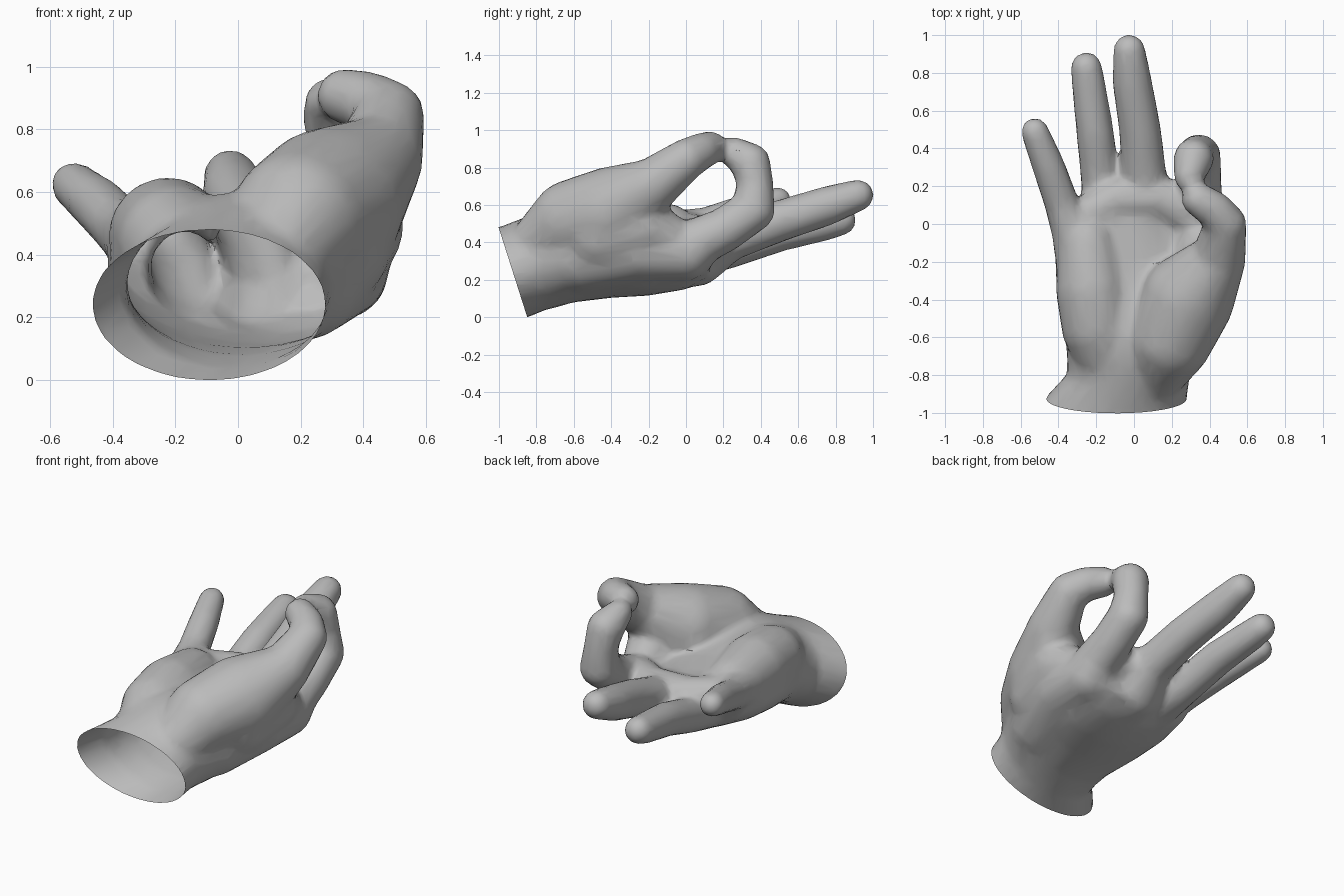
import bpy, bmesh, math
from mathutils import Vector

cube = bpy.data.objects.get("Cube")
if cube:
    bpy.data.objects.remove(cube, do_unlink=True)

# Single skin colour
skin = bpy.data.materials.new("warm_grey_skin")
skin.use_nodes = True
GREY = (0.5, 0.5, 0.5, 1.0)
skin.diffuse_color = GREY
skin.node_tree.nodes["Principled BSDF"].inputs["Base Color"].default_value = GREY

bm = bmesh.new()

# Unit sphere directions shared by every joint
ball = bmesh.new()
bmesh.ops.create_icosphere(ball, subdivisions=3, radius=1.0)
DIRS = [v.co.copy() for v in ball.verts]
ball.free()


def limb(joints):
    """Chain of tapered capsules through (x, y, z, radius) joints."""
    for a, b in zip(joints, joints[1:]):
        verts = [bm.verts.new(Vector(j[:3]) + d * j[3]) for j in (a, b) for d in DIRS]
        bmesh.ops.convex_hull(bm, input=verts)
        loose = [v for v in verts if v.is_valid and not v.link_faces]
        bmesh.ops.delete(bm, geom=loose, context='VERTS')


def loft(sections, n=32):
    """Closed loft of leaning ovals: y, centre x, centre z, half width, half height, roll, lean."""
    rings = []
    for y, cx, cz, hw, hh, roll, lean in sections:
        ring = []
        for i in range(n):
            t = 2 * math.pi * i / n
            dx, dz = hw * math.cos(t), hh * math.sin(t)
            ring.append(bm.verts.new((cx + dx, y + lean * dz, cz + dz - roll * dx)))
        rings.append(ring)
    for r0, r1 in zip(rings, rings[1:]):
        for i in range(n):
            j = (i + 1) % n
            bm.faces.new((r0[i], r0[j], r1[j], r1[i]))
    bm.faces.new(rings[0])
    bm.faces.new(rings[-1])


# Wrist and palm core
loft([
    (-1.06, -0.12, 0.21, 0.40, 0.245, 0.0, -0.31),
    (-0.925, -0.095, 0.245, 0.375, 0.242, 0.0, -0.31),
    (-0.80, -0.03, 0.295, 0.327, 0.25, 0.0, -0.2),
    (-0.70, -0.005, 0.325, 0.35, 0.262, 0.0, -0.1),
    (-0.60, 0.01, 0.345, 0.375, 0.26, 0.0, 0.0),
    (-0.40, -0.01, 0.345, 0.40, 0.235, 0.05, 0.0),
    (-0.20, -0.01, 0.332, 0.41, 0.207, 0.10, 0.0),
    (0.00, -0.01, 0.342, 0.39, 0.18, 0.14, 0.0),
    (0.13, 0.05, 0.36, 0.30, 0.13, 0.15, 0.0),
])

# Thumb with the muscle at its base
limb([(0.12, -0.78, 0.40, 0.16), (0.195, -0.61, 0.52, 0.222),
      (0.285, -0.40, 0.565, 0.247), (0.445, -0.19, 0.705, 0.147),
      (0.485, 0.00, 0.85, 0.112), (0.425, 0.075, 0.89, 0.10),
      (0.34, 0.13, 0.913, 0.09)])

# Side of the hand between thumb and index finger
limb([(0.29, -0.45, 0.44, 0.20), (0.375, -0.22, 0.49, 0.155),
      (0.355, -0.08, 0.43, 0.12)])

# Heel of the palm on the little finger side
limb([(-0.15, -0.68, 0.40, 0.17), (-0.20, -0.55, 0.445, 0.185),
      (-0.225, -0.35, 0.465, 0.19), (-0.25, -0.10, 0.46, 0.155)])

# Pads below the fingers
limb([(-0.28, 0.02, 0.45, 0.11), (-0.10, 0.13, 0.43, 0.115),
      (0.14, 0.14, 0.43, 0.115), (0.30, 0.05, 0.42, 0.12)])

# Index finger bent up to meet the thumb
limb([(0.20, -0.55, 0.33, 0.20), (0.31, -0.25, 0.37, 0.175),
      (0.33, 0.00, 0.35, 0.15), (0.34, 0.08, 0.415, 0.13),
      (0.345, 0.21, 0.475, 0.12), (0.345, 0.36, 0.58, 0.117),
      (0.33, 0.37, 0.72, 0.098), (0.315, 0.345, 0.83, 0.108),
      (0.29, 0.25, 0.893, 0.08)])

# Middle finger
limb([(0.03, -0.30, 0.325, 0.19), (0.045, 0.05, 0.34, 0.172),
      (0.058, 0.22, 0.42, 0.12), (0.032, 0.50, 0.52, 0.112),
      (-0.01, 0.75, 0.60, 0.106), (-0.025, 0.92, 0.658, 0.086)])

# Ring finger
limb([(-0.12, -0.30, 0.355, 0.175), (-0.15, 0.00, 0.355, 0.15),
      (-0.175, 0.20, 0.36, 0.104), (-0.208, 0.50, 0.455, 0.10),
      (-0.242, 0.75, 0.505, 0.09), (-0.252, 0.83, 0.525, 0.083)])

# Little finger
limb([(-0.25, -0.30, 0.42, 0.15), (-0.33, -0.02, 0.47, 0.112),
      (-0.38, 0.10, 0.50, 0.093), (-0.45, 0.30, 0.57, 0.088),
      (-0.525, 0.49, 0.63, 0.075)])

bmesh.ops.recalc_face_normals(bm, faces=bm.faces)
mesh = bpy.data.meshes.new("hand")
bm.to_mesh(mesh)
bm.free()
hand = bpy.data.objects.new("hand", mesh)
bpy.context.collection.objects.link(hand)

# Fuse the parts into one skin, soften the joins and coarsen the faces
remesh = hand.modifiers.new("fuse", 'REMESH')
remesh.mode = 'VOXEL'
remesh.voxel_size = 0.015
soften = hand.modifiers.new("soften", 'SMOOTH')
soften.factor = 0.5
soften.iterations = 22
coarsen = hand.modifiers.new("coarsen", 'DECIMATE')
coarsen.ratio = 0.08
bpy.context.view_layer.update()
baked = bpy.data.meshes.new_from_object(hand.evaluated_get(bpy.context.evaluated_depsgraph_get()))
hand.modifiers.clear()

# Cut the wrist open along a slanted rim and rest the hand on z = 0
bm = bmesh.new()
bm.from_mesh(baked)
bmesh.ops.bisect_plane(bm, geom=bm.verts[:] + bm.edges[:] + bm.faces[:],
                       plane_co=(0, -0.925, 0.245), plane_no=(0, -0.47, -0.15),
                       clear_outer=True)
low = min(v.co.z for v in bm.verts)
bmesh.ops.translate(bm, verts=bm.verts, vec=(0, 0, -low))
bm.to_mesh(baked)
bm.free()
hand.data = baked
baked.materials.clear()
baked.materials.append(skin)
bpy.data.meshes.remove(mesh)

bpy.ops.object.select_all(action='DESELECT')
hand.select_set(True)
bpy.context.view_layer.objects.active = hand
bpy.ops.object.shade_smooth_by_angle(angle=math.radians(35))
